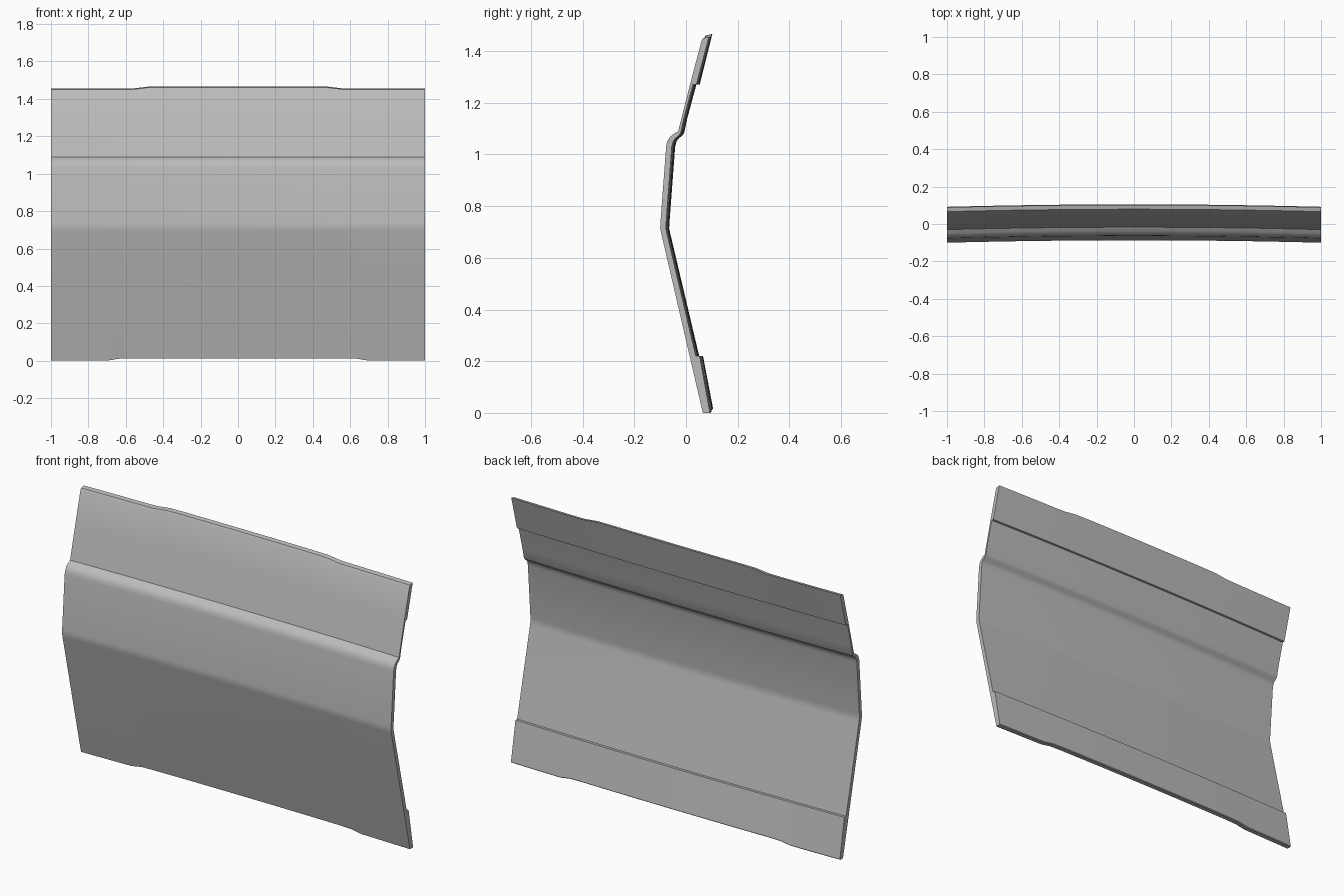
import bpy, bmesh, math

cube = bpy.data.objects.get("Cube")
if cube:
    bpy.data.objects.remove(cube, do_unlink=True)

# Single plain grey finish
grey = bpy.data.materials.new("plain_grey")
grey.use_nodes = True
colour = (0.5, 0.5, 0.5, 1)
grey.diffuse_color = colour
grey.node_tree.nodes["Principled BSDF"].inputs["Base Color"].default_value = colour

# End section as (y, z): outer skin from bottom to top, then inner skin back down
outer = [(0.065, 0), (-0.096, 0.695), (-0.1, 0.715), (-0.099, 0.735), (-0.077, 1.03),
         (-0.073, 1.05), (-0.063, 1.067), (-0.05, 1.078), (-0.03, 1.09),
         (0.0, 1.21), (0.018, 1.28), (0.06, 1.44), (0.066, 1.45)]
inner = [(0.089, 1.455), (0.04, 1.27), (0.027, 1.27), (-0.008, 1.14), (-0.02, 1.085),
         (-0.026, 1.074), (-0.042, 1.062), (-0.05, 1.05), (-0.055, 1.03),
         (-0.077, 0.735), (-0.078, 0.715), (-0.074, 0.695),
         (0.038, 0.22), (0.053, 0.22), (0.092, 0.004), (0.088, 0)]
section = outer + inner

# Stations across the width, mirrored about the middle
half = [0.12, 0.25, 0.38, 0.48, 0.52, 0.56, 0.64, 0.67, 0.70, 0.85, 1.0]
stations = [-x for x in reversed(half)] + [0] + half


def ease(x, a, b):
    t = min(max((b - abs(x)) / (b - a), 0), 1)
    return t * t * (3 - 2 * t)


def place(x, y, z):
    """Bow the panel and shape its top and bottom edges."""
    bow = 0.013 * (1 - x * x)
    if z > 1.4:
        z += 0.011 * ease(x, 0.46, 0.58)
    elif z < 0.1:
        z += 0.012 * ease(x, 0.62, 0.71)
    return (x, y + bow, z)


# Loft the section across the stations
bm = bmesh.new()
rings = [[bm.verts.new(place(x, y, z)) for y, z in section] for x in stations]
count = len(section)
for a, b in zip(rings, rings[1:]):
    for i in range(count):
        j = (i + 1) % count
        bm.faces.new((a[i], b[i], b[j], a[j]))

# Close both ends
bm.faces.new(rings[0])
bm.faces.new(list(reversed(rings[-1])))
bmesh.ops.recalc_face_normals(bm, faces=bm.faces)

mesh = bpy.data.meshes.new("door_panel")
bm.to_mesh(mesh)
bm.free()
mesh.materials.append(grey)
panel = bpy.data.objects.new("door_panel", mesh)
bpy.context.collection.objects.link(panel)

# Smooth skins with crisp edges
bpy.ops.object.select_all(action='DESELECT')
panel.select_set(True)
bpy.context.view_layer.objects.active = panel
bpy.ops.object.shade_smooth_by_angle(angle=math.radians(28))
